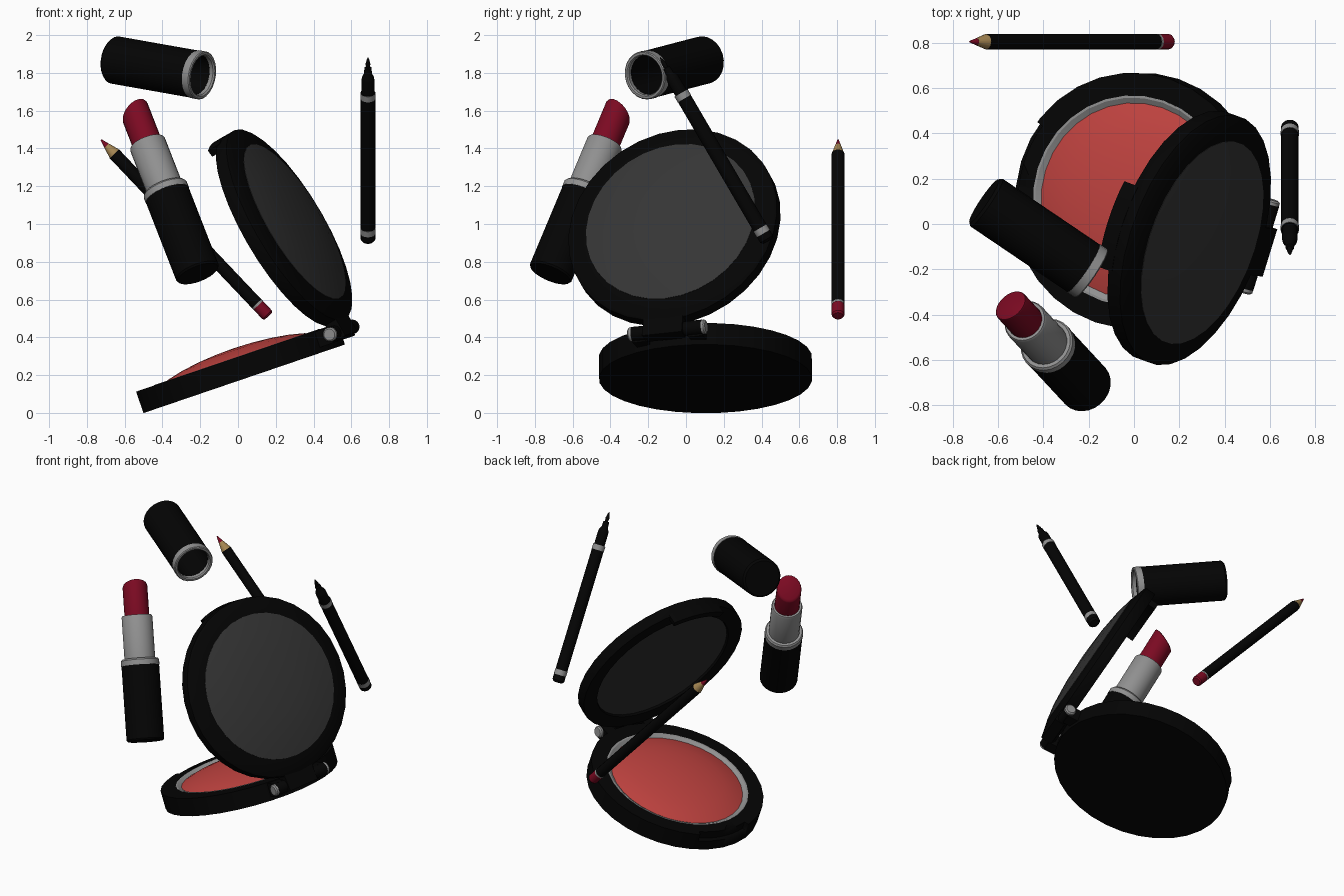
import bpy, bmesh, math
from mathutils import Matrix, Vector

if "Cube" in bpy.data.objects:
    bpy.data.objects.remove(bpy.data.objects["Cube"])


def material(name, r, g, b):
    m = bpy.data.materials.new(name)
    m.diffuse_color = (r, g, b, 1)
    m.use_nodes = True
    m.node_tree.nodes["Principled BSDF"].inputs["Base Color"].default_value = m.diffuse_color
    return m


BLACK = material("black_plastic", .0012, .0012, .0012)
SILVER = material("silver_metal", .28, .28, .28)
PANEL = material("dark_panel", .036, .036, .036)
MIRROR = material("dark_mirror", .024, .024, .024)
BLUSH = material("blush_powder", .52, .055, .05)
RED = material("lip_red", .2, .003, .016)
WOOD = material("wood", .38, .24, .085)


def frame(origin, axis, hint):
    z = Vector(axis).normalized()
    x = Vector(hint)
    x = (x - z * x.dot(z)).normalized()
    y = z.cross(x)
    m = Matrix((x, y, z)).transposed().to_4x4()
    m.translation = Vector(origin)
    return m


def finish(name, bm, mat, mtx):
    bmesh.ops.recalc_face_normals(bm, faces=bm.faces)
    me = bpy.data.meshes.new(name)
    bm.to_mesh(me)
    bm.free()
    me.materials.append(mat)
    me.shade_smooth()
    me.set_sharp_from_angle(angle=math.radians(32))
    ob = bpy.data.objects.new(name, me)
    ob.matrix_world = mtx
    bpy.context.collection.objects.link(ob)
    return ob


def lathe(name, prof, mat, mtx, seg=24, loop=False, slant=None):
    """Turn an (r, z) profile round local z; loop closes it into a ring."""
    bm = bmesh.new()
    rings = []
    for r, z in prof:
        if r == 0:
            rings.append([bm.verts.new((0, 0, z))] * seg)
        else:
            rings.append([bm.verts.new((r * math.cos(2 * math.pi * i / seg),
                                        r * math.sin(2 * math.pi * i / seg), z)) for i in range(seg)])
    pairs = list(zip(rings, rings[1:])) + ([(rings[-1], rings[0])] if loop else [])
    for a, b in pairs:
        for i in range(seg):
            j = (i + 1) % seg
            vs = list(dict.fromkeys((a[i], a[j], b[j], b[i])))
            if len(vs) > 2:
                bm.faces.new(vs)
    if slant:
        for v in bm.verts:
            if v.co.z > slant[0]:
                v.co.z -= slant[1] * v.co.x
    return finish(name, bm, mat, mtx)


def arc_block(name, r0, r1, z0, z1, half, mat, mtx, n=8):
    """Curved block on the side opposite the hinge (local -x)."""
    bm = bmesh.new()
    rows = []
    for i in range(n + 1):
        a = math.pi + math.radians(half) * (2 * i / n - 1)
        rows.append([bm.verts.new((r * math.cos(a), r * math.sin(a), z))
                     for r, z in ((r0, z0), (r1, z0), (r1, z1), (r0, z1))])
    for a, b in zip(rows, rows[1:]):
        for k in range(4):
            bm.faces.new((a[k], a[(k + 1) % 4], b[(k + 1) % 4], b[k]))
    bm.faces.new(rows[0])
    bm.faces.new(rows[-1])
    return finish(name, bm, mat, mtx)


def box(name, lo, hi, mat, mtx):
    bm = bmesh.new()
    bmesh.ops.create_cube(bm, size=1)
    for v in bm.verts:
        v.co = Vector([(l + h) / 2 + c * (h - l) for l, h, c in zip(lo, hi, v.co)])
    return finish(name, bm, mat, mtx)


# Compact: base tilted up to the right, lid swung open about a skewed hinge
tilt, skew, opening = math.radians(18.8), math.radians(18), math.radians(78.5)
u = Vector((math.cos(tilt), 0, math.sin(tilt)))
v = Vector((0, 1, 0))
n = Vector((-math.sin(tilt), 0, math.cos(tilt)))
h = u * math.cos(skew) - v * math.sin(skew)
lid_up = n * math.cos(opening) + h * math.sin(opening)
lid_out = h * math.cos(opening) - n * math.sin(opening)
base_m = frame((.03, .103, .188), n, h)
lid_m = frame((.255, -.065, .986), lid_up, lid_out)

base = lathe("compact_base", [(0, -.008), (.565, -.008), (.565, .112), (.46, .112),
                              (.455, .07), (0, .07)], BLACK, base_m, 32)
notch = arc_block("clasp_notch_cutter", .535, .6, .06, .15, 20, BLACK, base_m)
notch.hide_render = True
notch.hide_viewport = True
cut = base.modifiers.new("clasp_notch", "BOOLEAN")
cut.operation = "DIFFERENCE"
cut.object = notch

lathe("powder_pan_ring", [(.465, .08), (.465, .114), (.455, .114), (.43, .098), (.43, .08)],
      SILVER, base_m, 32, loop=True)
lathe("blush_powder", [(0, .075), (.435, .075), (.435, .098), (.38, .118), (.3, .137), (.2, .152),
                       (.1, .16), (0, .163)], BLUSH, base_m, 32)

lathe("compact_lid", [(0, -.03), (.475, -.03), (.48, -.05), (.577, -.05), (.58, -.045), (.58, .02),
                      (.57, .027), (.472, .055), (0, .055)], BLACK, lid_m, 32)
lathe("lid_panel", [(0, .05), (.47, .05), (.47, .057), (.36, .08), (.2, .097), (0, .104)], PANEL, lid_m, 32)
lathe("lid_mirror", [(0, -.028), (.475, -.028), (.475, -.036), (0, -.036)], MIRROR, lid_m, 32)
arc_block("lid_clasp", .54, .58, -.105, -.03, 20, BLACK, lid_m)

# Hinge: barrel, silver pin ends, lugs on base and lid
hinge_m = base_m @ Matrix.Translation((.603, -.015, .068)) @ Matrix.Rotation(-math.pi / 2, 4, "X")
lathe("hinge_barrel", [(0, -.195), (.039, -.195), (.039, .195), (0, .195)], BLACK, hinge_m, 16)
for s, side in ((-1, "front"), (1, "back")):
    lathe("hinge_pin_" + side, [(0, s * .19), (.038, s * .19), (.038, s * .208), (.03, s * .216),
                                (0, s * .216)], SILVER, hinge_m, 16)
    y0, y1 = sorted((s * .115 - .015, s * .195 - .015))
    box("base_hinge_lug_" + side, (.5, y0, .02), (.605, y1, .107), BLACK, base_m)
box("lid_hinge_lug", (.54, -.125, -.045), (.665, .095, .025), BLACK, lid_m)

# Lipstick
lip_m = frame((-.22, -.71, .757), (-.338, .364, .868), (-.67, .75, 0))
lathe("lipstick_case", [(0, -.024), (.113, -.024), (.12, -.014), (.12, .46), (0, .46)], BLACK, lip_m)
lathe("lipstick_collar", [(0, .455), (.122, .455), (.122, .488), (.114, .498), (0, .498)], SILVER, lip_m)
lathe("lipstick_tube", [(0, .49), (.098, .49), (.098, .765), (.092, .775), (.08, .775), (.08, .76), (0, .76)],
      SILVER, lip_m)
lathe("lipstick_bullet", [(0, .75), (.079, .75), (.079, .955), (.076, .962), (.066, .968), (0, .97)],
      RED, lip_m, slant=(.9, .5))

# Lipstick cap
cap_m = frame((-.662, .102, 1.87), (.82, -.555, -.145), (0, 0, 1))
lathe("lipstick_cap", [(0, 0), (.115, 0), (.127, .013), (.127, .55), (.105, .55), (.105, .08), (0, .08)],
      BLACK, cap_m)
lathe("cap_rim", [(.106, .535), (.129, .535), (.129, .575), (.124, .58), (.112, .58), (.106, .572)],
      SILVER, cap_m, loop=True)

# Lip pencil, measured from its tip
pen_m = frame((-.726, .805, 1.447), (.688, 0, -.725), (0, 1, 0))
lathe("pencil_lead", [(0, 0), (.004, .002), (.016, .045), (0, .045)], RED, pen_m, 12)
lathe("pencil_wood", [(0, .044), (.016, .044), (.034, .105), (0, .105)], WOOD, pen_m, 12)
lathe("pencil_body", [(0, .104), (.034, .104), (.034, 1.2), (0, 1.2)], BLACK, pen_m, 12)
lathe("pencil_band", [(0, 1.198), (.035, 1.198), (.035, 1.21), (0, 1.21)], SILVER, pen_m, 12)
lathe("pencil_end", [(0, 1.208), (.034, 1.208), (.034, 1.278), (.027, 1.288), (0, 1.29)], RED, pen_m, 12)

# Eyeliner pen, measured from its tip
liner_m = frame((.688, -.138, 1.885), (0, .505, -.863), (1, 0, 0))
lathe("eyeliner_tip", [(0, 0), (.007, .018), (.013, .045), (.01, .065), (.019, .068), (.021, .105), (.032, .125),
                       (.034, .14), (.034, .225), (0, .225)], BLACK, liner_m, 16)
lathe("eyeliner_body", [(0, .22), (.039, .22), (.039, 1.06), (0, 1.06)], BLACK, liner_m, 16)
for i, s in enumerate((.222, 1.05)):
    lathe("eyeliner_band_%d" % (i + 1), [(0, s), (.0405, s), (.0405, s + .034), (0, s + .034)], SILVER, liner_m, 16)
lathe("eyeliner_end", [(0, 1.08), (.039, 1.08), (.039, 1.118), (.028, 1.131), (0, 1.133)], BLACK, liner_m, 16)
